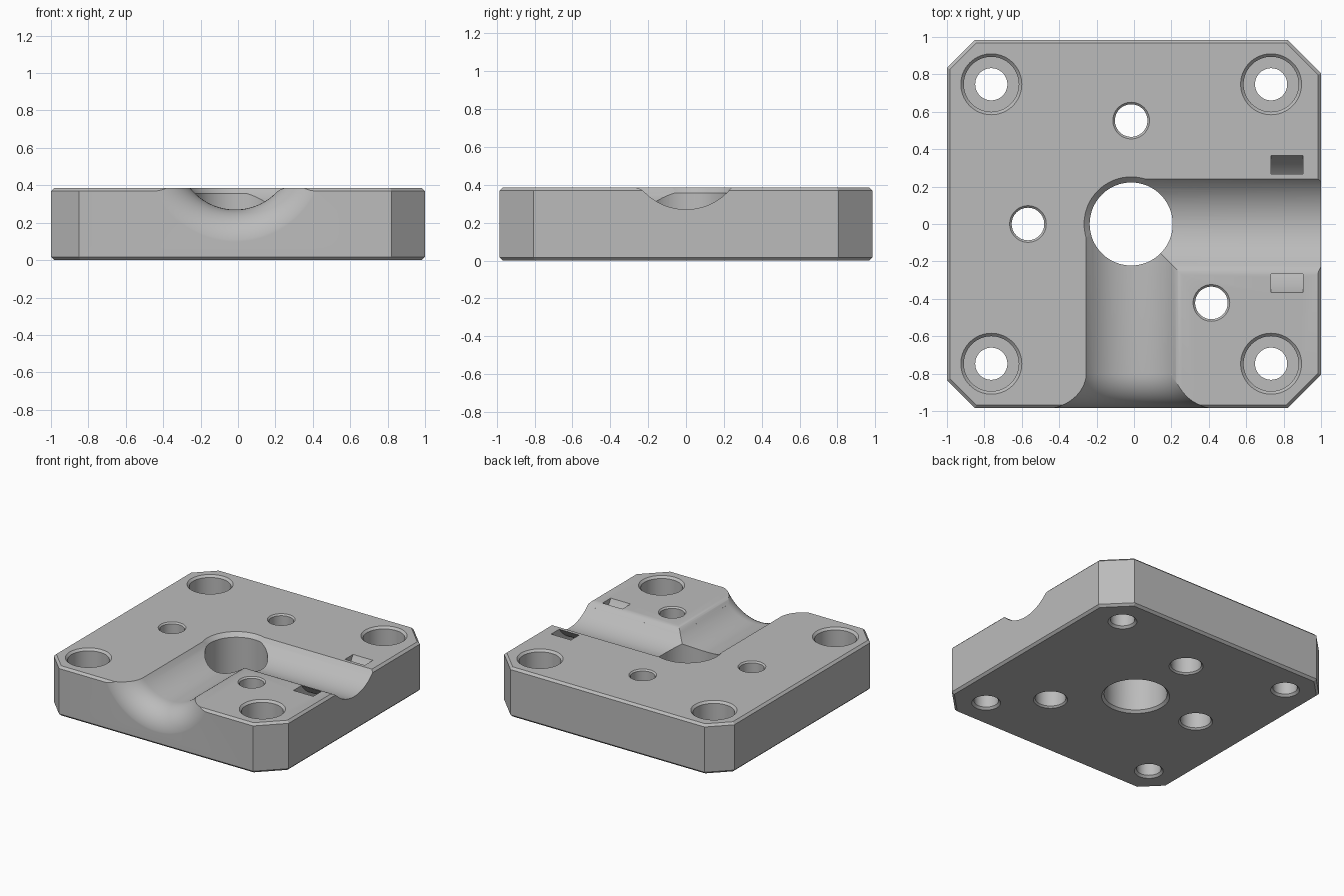
import bpy, bmesh
from math import pi, sin, cos, radians
from mathutils import Matrix, Vector

if "Cube" in bpy.data.objects:
    bpy.data.objects.remove(bpy.data.objects["Cube"], do_unlink=True)

HEIGHT, DEPTH = 0.386, 0.985     # plate height and half depth
CX = -0.015                      # x of the bore pattern centre
AXIS_Z, TUBE_R = 0.578, 0.308    # channel axis height and radius
FLARE = 0.186                    # mouth rounding radius

grey = bpy.data.materials.new("plain grey")
grey.use_nodes = True
grey.diffuse_color = (0.5, 0.5, 0.5, 1)
grey.node_tree.nodes["Principled BSDF"].inputs["Base Color"].default_value = (0.5, 0.5, 0.5, 1)


def make_object(name, bm):
    bmesh.ops.remove_doubles(bm, verts=bm.verts, dist=1e-5)
    bmesh.ops.recalc_face_normals(bm, faces=bm.faces)
    mesh = bpy.data.meshes.new(name)
    bm.to_mesh(mesh)
    bm.free()
    mesh.materials.append(grey)
    obj = bpy.data.objects.new(name, mesh)
    bpy.context.collection.objects.link(obj)
    return obj


def lathe(name, profile, matrix, closed=False, steps=96):
    """Spin (radius, height) points round z, then place the result."""
    bm = bmesh.new()
    verts = [bm.verts.new((r, 0, z)) for r, z in profile]
    pairs = list(zip(verts, verts[1:]))
    if closed:
        pairs.append((verts[-1], verts[0]))
    edges = [bm.edges.new(p) for p in pairs]
    bmesh.ops.spin(bm, geom=verts + edges, cent=(0, 0, 0), axis=(0, 0, 1),
                   angle=2 * pi, steps=steps, use_merge=False)
    bm.transform(matrix)
    return make_object(name, bm)


def prism(name, points, direction):
    bm = bmesh.new()
    face = bm.faces.new([bm.verts.new(p) for p in points])
    out = bmesh.ops.extrude_face_region(bm, geom=[face])
    top = [v for v in out["geom"] if isinstance(v, bmesh.types.BMVert)]
    bmesh.ops.translate(bm, verts=top, vec=direction)
    return bm


# Plate with cut corners, slightly larger cuts on the left side
L, R = 0.15, 0.18
half = [(-1, L - DEPTH), (L - 1, -DEPTH), (1 - R, -DEPTH), (1, R - DEPTH)]
outline = half + [(x, -y) for x, y in reversed(half)]
bm = prism("plate", [(x, y, 0) for x, y in outline], (0, 0, HEIGHT))
rims = [e for e in bm.edges if abs(e.verts[0].co.z - e.verts[1].co.z) < 1e-6]
bmesh.ops.bevel(bm, geom=rims, offset=0.017, segments=1, affect='EDGES')
plate = make_object("plate", bm)

cutters = []


def bore(name, x, y, profile):
    cutters.append(lathe(name, profile, Matrix.Translation((x, y, 0)), steps=64))


def through(bottom_r, lower_r, step_z, upper_r, top_r):
    """Stepped bore profile with chamfers at both ends."""
    over, under = HEIGHT + 0.1, -0.1
    a, b = bottom_r - lower_r, top_r - upper_r
    pts = [(0, under), (bottom_r, under), (bottom_r, 0), (lower_r, a)]
    if lower_r != upper_r:
        pts += [(lower_r, step_z), (upper_r, step_z)]
    return pts + [(upper_r, HEIGHT - b), (top_r, HEIGHT), (top_r, over), (0, over)]


# Central bore, corner screw bores and three pin bores
bore("central_bore", CX, 0, through(0.24, 0.222, 0, 0.222, 0.252))
for sx in (-1, 1):
    for sy in (-1, 1):
        bore("screw_bore", CX + sx * 0.748, sy * 0.747,
             through(0.102, 0.086, 0.18, 0.147, 0.163))
for x, y in ((CX, 0.553), (-0.567, 0), (0.414, -0.422)):
    bore("pin_bore", x, y, through(0.12, 0.108, 0.15, 0.087, 0.098))

# Two channels meeting at the central bore; the front one has a flared mouth
to_left = Matrix.Translation((CX, 0, AXIS_Z)) @ Matrix.Rotation(pi / 2, 4, 'Y')
to_front = Matrix.Translation((CX, 0, AXIS_Z)) @ Matrix.Rotation(pi / 2, 4, 'X')
cutters.append(lathe("side_channel",
                     [(0, 0), (TUBE_R, 0), (TUBE_R, 1.2), (0, 1.2)], to_left))
start = DEPTH + 0.001 - FLARE
mouth = [(TUBE_R + FLARE * (1 - cos(a)), start + FLARE * sin(a))
         for a in (i * pi / 24 for i in range(13))]
cutters.append(lathe("front_channel", [(0, 0), (TUBE_R, 0)] + mouth
                     + [(TUBE_R + FLARE, 1.2), (0, 1.2)], to_front))

# Rounded inner lips of both channels
p0, p1, p2 = Vector((0.215, 0.3575)), Vector((0.243, HEIGHT)), Vector((0.282, HEIGHT + 0.001))
lip = [p0 * (1 - t) ** 2 + p1 * 2 * t * (1 - t) + p2 * t * t
       for t in (i / 8 for i in range(9))]
lip += [Vector((0.282, 0.5)), Vector((0.1, 0.5)), Vector((0.1, 0.3575))]
cutters.append(make_object("side_lip", prism(
    "side_lip", [(0.1, -p.x, p.y) for p in lip], (1.1, 0, 0))))
cutters.append(make_object("front_lip", prism(
    "front_lip", [(CX + p.x, -0.1, p.y) for p in lip], (0, -1.1, 0))))

# Curved tie slot passing under the side channel
x0, x1 = 0.733 - CX, 0.904 - CX
cutters.append(lathe("tie_slot", [(0.329, x0), (0.414, x0), (0.414, x1), (0.329, x1)],
                     to_left, closed=True))

# Cut everything from the plate, then drop the cutters
for cutter in cutters:
    cutter.hide_render = True
    mod = plate.modifiers.new(cutter.name, 'BOOLEAN')
    mod.operation, mod.solver, mod.object = 'DIFFERENCE', 'EXACT', cutter
bpy.context.view_layer.objects.active = plate
plate.select_set(True)
for mod in list(plate.modifiers):
    bpy.ops.object.modifier_apply(modifier=mod.name)
for cutter in cutters:
    bpy.data.objects.remove(cutter, do_unlink=True)
bpy.ops.object.shade_smooth_by_angle(angle=radians(25))
